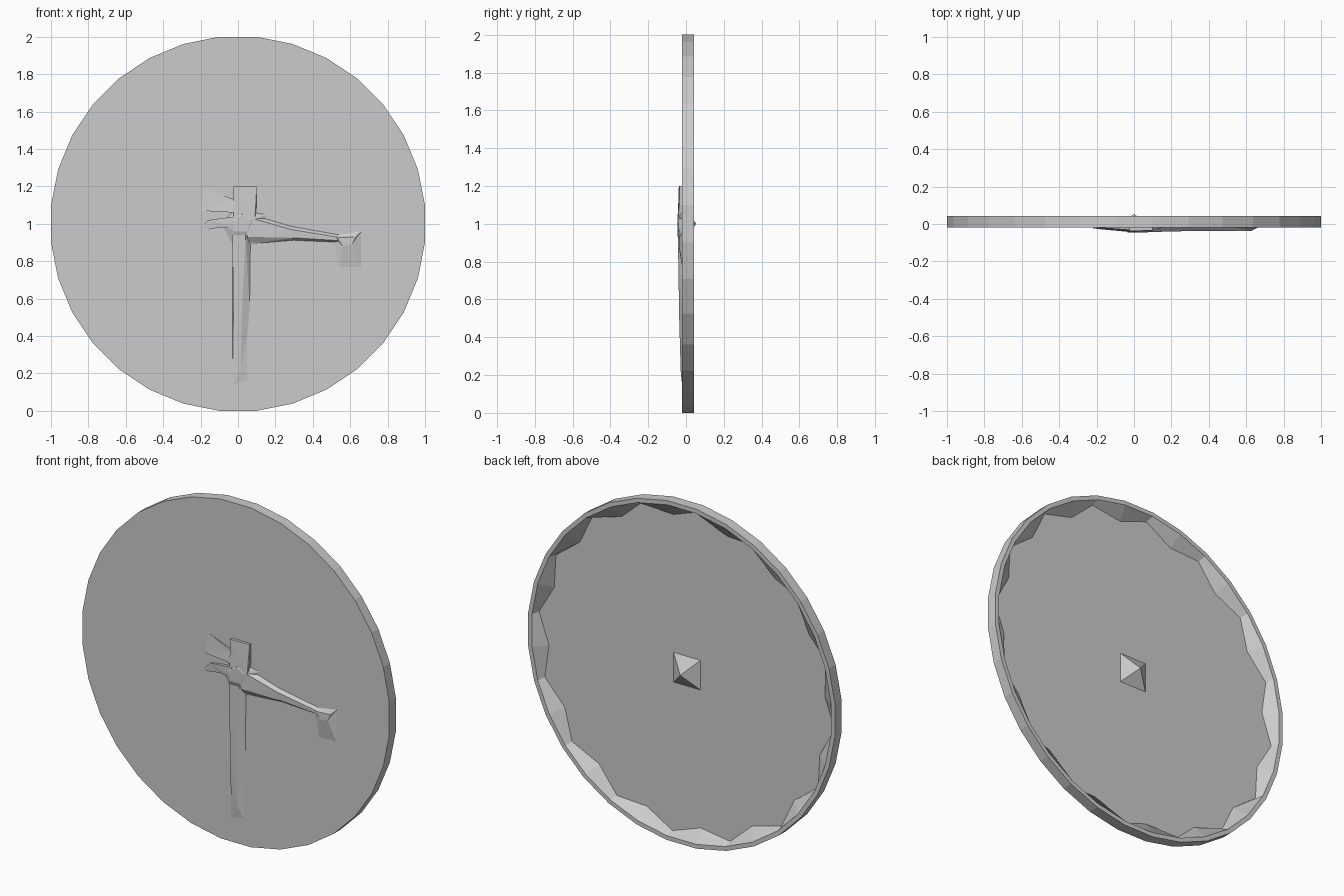
import bpy, bmesh, math

if "Cube" in bpy.data.objects:
    bpy.data.objects.remove(bpy.data.objects["Cube"])

SIDES = 32
FRONT, PLATE, BACK = -0.02, -0.01, 0.042


def make(name, bm):
    bmesh.ops.recalc_face_normals(bm, faces=bm.faces)
    me = bpy.data.meshes.new(name)
    bm.to_mesh(me)
    bm.free()
    ob = bpy.data.objects.new(name, me)
    bpy.context.collection.objects.link(ob)
    return ob


def raised(name, top, base=None):
    """Solid whose front outline is (x, z, y) points, standing on the dial."""
    base = base or [(p[0], p[1]) for p in top]
    bm = bmesh.new()
    f = [bm.verts.new((x, y, z)) for x, z, y in top]
    b = [bm.verts.new((x, FRONT + 0.003, z)) for x, z in base]
    n = len(f)
    bm.faces.new(f)
    bm.faces.new(b[::-1])
    for i in range(n):
        bm.faces.new((f[i], b[i], b[(i + 1) % n], f[(i + 1) % n]))
    bmesh.ops.triangulate(bm, faces=[q for q in bm.faces if len(q.verts) > 3])
    return make(name, bm)


# Round case: flat dial, thin rim and hollow back with toothed inner edge
bm = bmesh.new()


def ring(radius, y):
    out = []
    for i in range(SIDES):
        a = 2 * math.pi * (i + 0.5) / SIDES
        r = radius(i) / math.cos(math.pi / SIDES)
        out.append(bm.verts.new((r * math.cos(a), y, 1 + r * math.sin(a))))
    return out


rings = [ring(lambda i: 1.0, FRONT), ring(lambda i: 1.0, BACK),
         ring(lambda i: 0.975, BACK),
         ring(lambda i: 0.90 if i % 2 else 0.965, PLATE)]
bm.faces.new(rings[0])
for a, b in zip(rings, rings[1:]):
    for i in range(SIDES):
        j = (i + 1) % SIDES
        bm.faces.new((a[i], a[j], b[j], b[i]))
mid = bm.verts.new((0, PLATE, 1))
for i in range(SIDES):
    bm.faces.new((rings[3][i], rings[3][(i + 1) % SIDES], mid))
make("clock_case", bm)

# Pyramid-shaped spindle nut on the back
bm = bmesh.new()
corners = [bm.verts.new((x, PLATE - 0.002, 1 + z))
           for x, z in ((-.09, -.09), (.09, -.09), (.09, .09), (-.09, .09))]
tip = bm.verts.new((0, 0.054, 1))
bm.faces.new(corners)
for i in range(4):
    bm.faces.new((corners[i], corners[(i + 1) % 4], tip))
make("back_spindle", bm)

# Faceted hub at the crossing of the hands
raised("hub",
       [(-.03, 1.01, -.046), (.02, 1.05, -.046), (.07, 1.02, -.046),
        (.05, .96, -.045), (-.02, .96, -.045)],
       [(-.09, 1.0), (-.02, 1.08), (.16, 1.05), (.09, .88), (-.03, .88)])

# Long hand pointing down, tapering in height into the dial
raised("down_hand", [(-.03, .94, -.043), (.04, .94, -.043), (.02, .50, -.036),
                     (.015, .22, -.028), (-.03, .14, -.020), (-.025, .50, -.036)],
       [(-.03, .94), (.07, .94), (.065, .50), (.065, .14), (-.035, .14), (-.03, .50)])
raised("down_hand_tail", [(-.025, 1.20, -.038), (-.025, 1.02, -.044),
                          (.09, 1.02, -.044), (.10, 1.10, -.034), (.10, 1.20, -.034)])

# Hand pointing right with a blunt end
raised("right_hand", [(.04, 1.04, -.044), (.05, .93, -.044), (.30, .925, -.036),
                      (.54, .91, -.036), (.55, .925, -.036), (.28, .97, -.038)],
       [(.05, 1.06), (.06, .89), (.30, .91), (.54, .90), (.56, .94), (.28, .99)])
raised("right_hand_tip", [(.53, .925, -.038), (.56, .88, -.038), (.61, .89, -.038),
                          (.63, .93, -.036)],
       [(.50, .94), (.54, .75), (.665, .75), (.665, .965)])

# Short tails of the right hand, forked to the left
raised("left_tail_low", [(-.22, .96, -.024), (-.10, .98, -.032), (-.01, .98, -.044),
                         (-.01, 1.04, -.044), (-.16, 1.02, -.030)])
raised("left_tail_high", [(-.20, 1.07, -.026), (-.02, 1.06, -.040),
                          (-.02, 1.13, -.032), (-.18, 1.19, -.020)])
